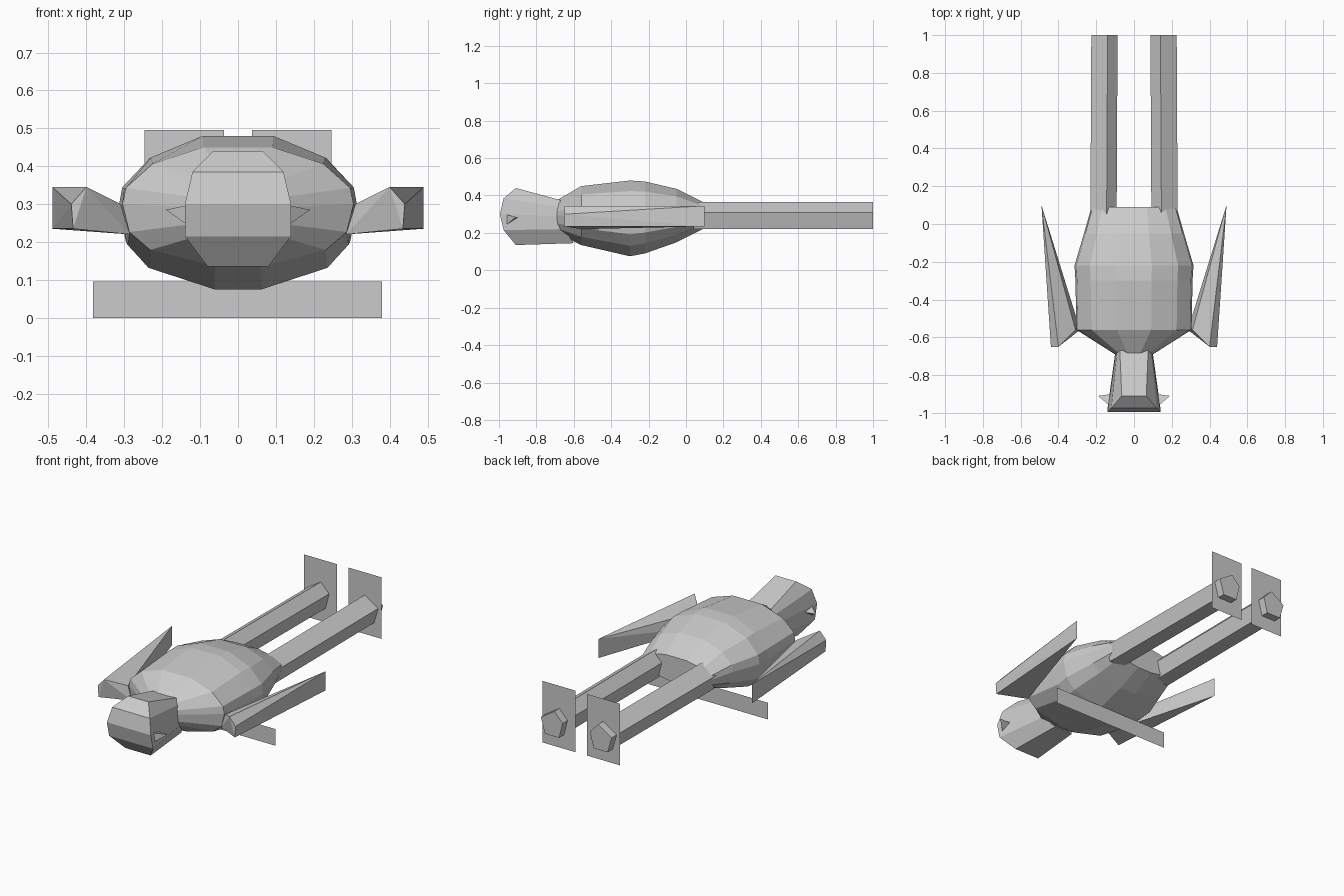
import bpy, bmesh

if "Cube" in bpy.data.objects:
    bpy.data.objects.remove(bpy.data.objects["Cube"])


def finish(name, bm):
    bmesh.ops.recalc_face_normals(bm, faces=bm.faces)
    mesh = bpy.data.meshes.new(name)
    bm.to_mesh(mesh)
    bm.free()
    ob = bpy.data.objects.new(name, mesh)
    bpy.context.collection.objects.link(ob)
    return ob


def loft(name, rings, caps=True):
    bm = bmesh.new()
    vs = [[bm.verts.new(p) for p in r] for r in rings]
    n = len(vs[0])
    for a, b in zip(vs, vs[1:]):
        for i in range(n):
            j = (i + 1) % n
            bm.faces.new((a[i], a[j], b[j], b[i]))
    if caps:
        bm.faces.new(vs[0])
        bm.faces.new(vs[-1])
    return finish(name, bm)


def hull(name, pts):
    bm = bmesh.new()
    for p in pts:
        bm.verts.new(p)
    bmesh.ops.convex_hull(bm, input=bm.verts[:])
    return finish(name, bm)


def panel(name, x0, x1, y, z0, z1):
    bm = bmesh.new()
    bm.faces.new([bm.verts.new(p) for p in
                  ((x0, y, z0), (x1, y, z0), (x1, y, z1), (x0, y, z1))])
    return finish(name, bm)


# Torso: twelve-sided rings along y (y, half width, bottom, top)
half = [(.3, 1), (.74, .72), (.97, .32), (1, 0.05), (.94, -.42), (.76, -.72), (.2, -1)]
section = half + [(-x, z) for x, z in reversed(half)]
stations = [(-.69, .10, .20, .375), (-.56, .305, .135, .45), (-.30, .31, .075, .48),
            (-.22, .315, .09, .475), (-.05, .265, .15, .435), (.09, .225, .22, .365)]
loft("torso", [[(x * w, y, (b + t) / 2 + z * (t - b) / 2) for x, z in section]
               for y, w, b, t in stations])

# Head: rounded face strip tapering back to the neck (half width, y, z)
face = [(.065, -.91, .44), (.12, -.975, .385), (.14, -.995, .30),
        (.14, -.975, .215), (.08, -.91, .135)]
neck = [(.075, -.67, .375), (.09, -.67, .34), (.095, -.67, .29),
        (.095, -.65, .22), (.06, -.60, .145)]


def mirrored(rows):
    return rows + [(-x, y, z) for x, y, z in reversed(rows)]


head = loft("head", [mirrored(neck), mirrored(face)], caps=False)
bm = bmesh.new()
bm.from_mesh(head.data)
bm.verts.ensure_lookup_table()
for base in (0, 10):
    for i in range(4):
        bm.faces.new([bm.verts[base + k] for k in (i, i + 1, 8 - i, 9 - i)])
bmesh.ops.recalc_face_normals(bm, faces=bm.faces)
bm.to_mesh(head.data)
bm.free()

arm = [(.31, -.56, .30), (.285, -.56, .22), (.40, -.65, .345), (.44, -.65, .30),
       (.435, -.65, .235), (.49, .10, .345), (.49, .10, .235)]
ear = [(.12, -.97, .30), (.19, -.91, .285), (.12, -.97, .235), (.115, -.90, .28)]
leg_end = [(.14, .365), (.226, .31), (.20, .22), (.11, .22), (.087, .31)]
for s, side in ((1, "left"), (-1, "right")):
    # Arms and ears
    hull("arm_" + side, [(s * x, y, z) for x, y, z in arm])
    hull("ear_" + side, [(s * x, y, z) for x, y, z in ear])
    # Five-sided legs, starting inside the hips
    loft("leg_" + side, [[(s * (x + shift), y, z) for x, z in leg_end]
                         for y, shift in ((.04, .005), (1, 0))])
    # Flat foot panels
    panel("foot_panel_" + side, s * .037, s * .247, .955, .14, .495)

# Flat plank under the torso
panel("lower_panel", -.382, .38, -.20, 0, .096)
